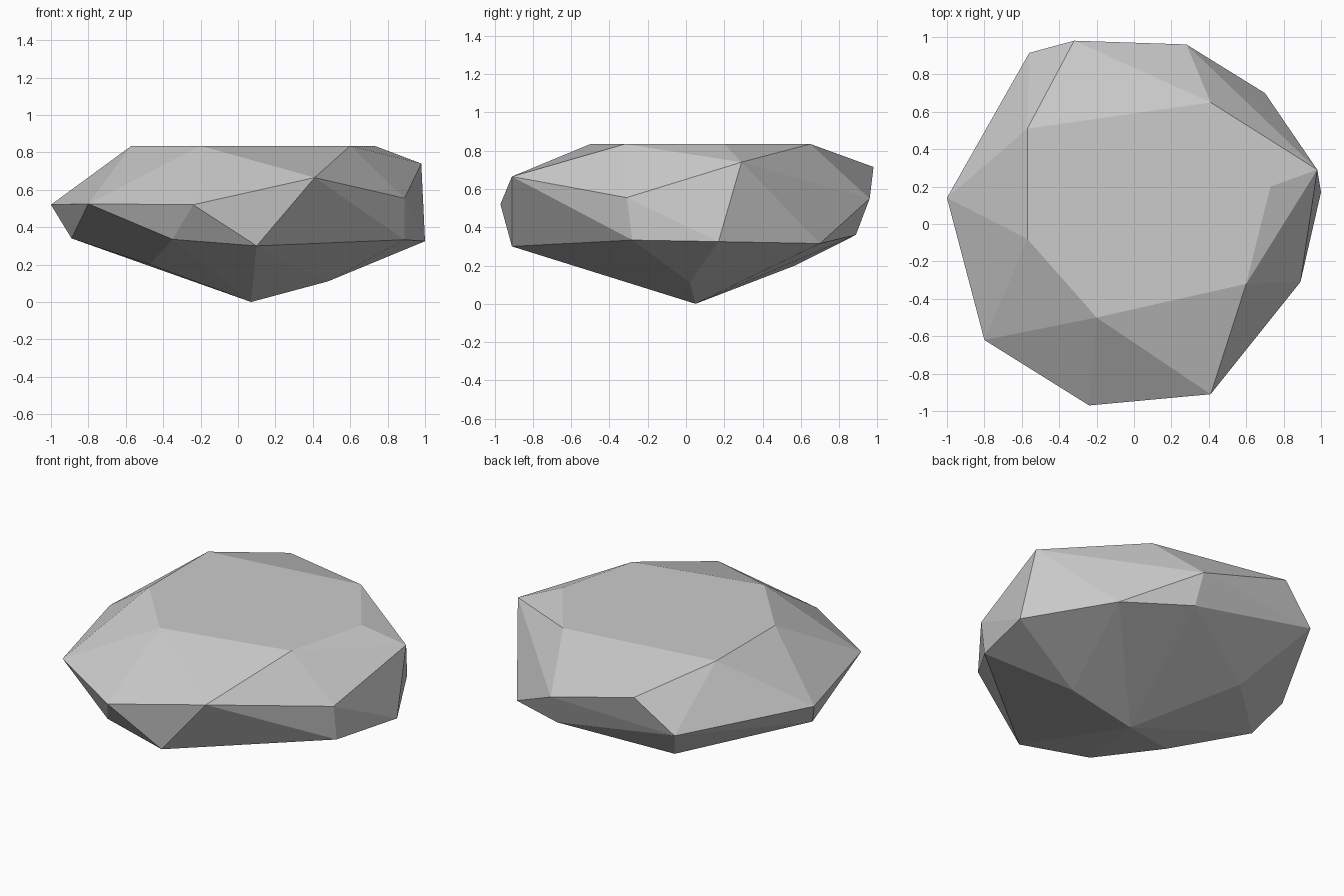
import bpy
import bmesh
import math

default_cube = bpy.data.objects.get("Cube")
if default_cube:
    bpy.data.objects.remove(default_cube, do_unlink=True)


def make_material(name, color):
    material = bpy.data.materials.new(name)
    material.use_nodes = True
    material.diffuse_color = color
    material.node_tree.nodes["Principled BSDF"].inputs["Base Color"].default_value = color
    return material


# Flat plateau on top of the boulder, all corners at one height
TOP_HEIGHT = 0.835
plateau = [(x, y, TOP_HEIGHT) for x, y in (
    (-.57, .51), (-.57, -.08), (-.2, -.5), (.6, -.32), (.73, .2), (.41, .65))]

# Widest ring of corners, going around the outline
shoulder = [
    (-1, .14, .52), (-.8, -.62, .525), (-.24, -.97, .52), (.41, -.91, .665),
    (.89, -.31, .555), (.98, .29, .74), (.28, .96, .55), (-.32, .98, .715),
    (-.56, .915, .51)]

# Undercut ring below the shoulder
undercut = [
    (-.89, 0, .34), (-.35, -.81, .335), (.1, -.91, .3), (.89, -.28, .333),
    (1, .17, .325), (.7, .7, .315), (.285, .888, .36)]

# Underside, tapering to the lowest point
underside = [(-.47, -.27, .2), (-.32, .57, .2), (.48, .02, .11), (.07, .05, 0)]


def build_boulder(name, corners, material):
    """Wrap the corners in a faceted convex shell."""
    bm = bmesh.new()
    for corner in corners:
        bm.verts.new(corner)
    hull = bmesh.ops.convex_hull(bm, input=list(bm.verts))
    loose = [v for v in hull["geom_interior"] if isinstance(v, bmesh.types.BMVert)]
    bmesh.ops.delete(bm, geom=loose, context="VERTS")

    # Merge the triangles that lie in one plane into clean facets
    bmesh.ops.dissolve_limit(bm, angle_limit=math.radians(1),
                             verts=list(bm.verts), edges=list(bm.edges))
    bmesh.ops.recalc_face_normals(bm, faces=list(bm.faces))
    mesh = bpy.data.meshes.new(name)
    bm.to_mesh(mesh)
    bm.free()
    mesh.materials.append(material)
    boulder = bpy.data.objects.new(name, mesh)
    bpy.context.collection.objects.link(boulder)
    return boulder


stone_grey = make_material("stone grey", (.6, .6, .6, 1))
build_boulder("boulder", plateau + shoulder + undercut + underside, stone_grey)
